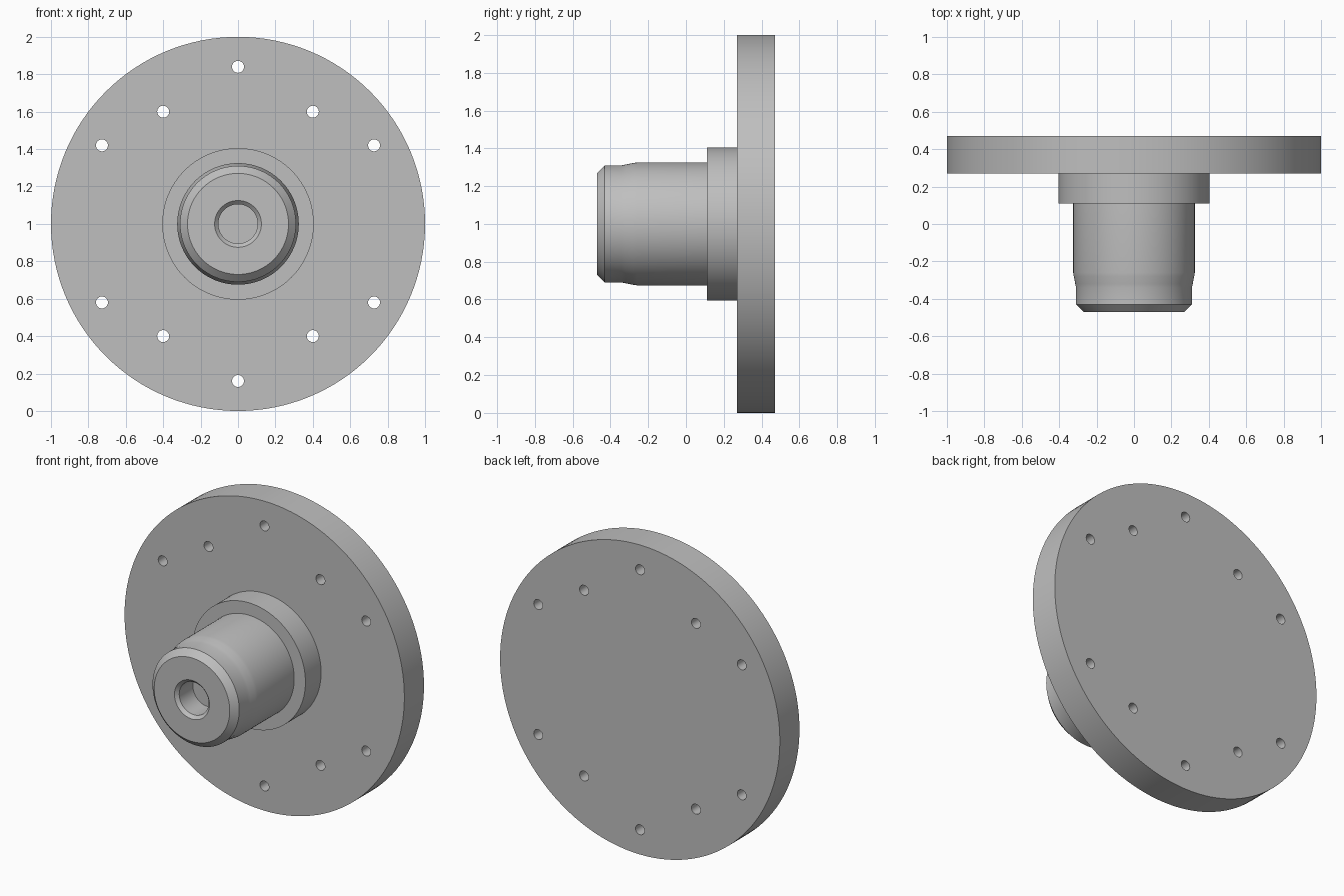
import bpy
import bmesh
import math
from mathutils import Matrix, Vector

cube = bpy.data.objects.get("Cube")
if cube:
    bpy.data.objects.remove(cube, do_unlink=True)

AXIS_HEIGHT = 1.0
SEGMENTS = 128


def make_object(name, bm):
    mesh = bpy.data.meshes.new(name)
    bm.to_mesh(mesh)
    bm.free()
    obj = bpy.data.objects.new(name, mesh)
    obj.location.z = AXIS_HEIGHT
    bpy.context.collection.objects.link(obj)
    return obj


def lathe(name, profile):
    """Spin (radius, y) points about the y axis and cap both open ends."""
    bm = bmesh.new()
    verts = [bm.verts.new((r, y, 0)) for r, y in profile]
    edges = [bm.edges.new(pair) for pair in zip(verts, verts[1:])]
    bmesh.ops.spin(bm, geom=verts + edges, cent=(0, 0, 0), axis=(0, 1, 0),
                   angle=math.tau, steps=SEGMENTS)
    bmesh.ops.remove_doubles(bm, verts=bm.verts, dist=0.0001)
    bmesh.ops.holes_fill(bm, edges=[e for e in bm.edges if e.is_boundary])
    bmesh.ops.recalc_face_normals(bm, faces=bm.faces)
    return make_object(name, bm)


# Grey metal
steel = bpy.data.materials.new("grey_steel")
steel.use_nodes = True
grey = (0.52, 0.52, 0.52, 1)
steel.diffuse_color = grey
steel.node_tree.nodes["Principled BSDF"].inputs["Base Color"].default_value = grey

# Turned body: blind bore, chamfered nose, shaft, collar and round plate
body = lathe("flanged_shaft", [
    (0.105, -0.31), (0.105, -0.45), (0.125, -0.47),
    (0.27, -0.47), (0.31, -0.43),
    (0.31, -0.34), (0.314, -0.32), (0.322, -0.28), (0.325, -0.26),
    (0.325, 0.11), (0.405, 0.11), (0.405, 0.27),
    (1.0, 0.27), (1.0, 0.47)])
body.data.materials.append(steel)

# Bolt holes: six on the outer circle and four nearer the middle
outer = [(0.84 * math.sin(a), 0.84 * math.cos(a))
         for a in map(math.radians, range(0, 360, 60))]
inner = [(x, z) for x in (-0.4, 0.4) for z in (-0.6, 0.6)]
bm = bmesh.new()
for x, z in outer + inner:
    place = Matrix.Translation(Vector((x, 0.37, z))) @ Matrix.Rotation(math.pi / 2, 4, "X")
    bmesh.ops.create_cone(bm, cap_ends=True, segments=32, radius1=0.032,
                          radius2=0.032, depth=0.4, matrix=place)
cutter = make_object("bolt_hole_cutter", bm)
cutter.hide_render = True
cutter.data.materials.append(steel)

# Drill the plate
drill = body.modifiers.new("bolt_holes", "BOOLEAN")
drill.operation = "DIFFERENCE"
drill.solver = "EXACT"
drill.object = cutter
bpy.ops.object.select_all(action="DESELECT")
body.select_set(True)
bpy.context.view_layer.objects.active = body
bpy.ops.object.modifier_apply(modifier=drill.name)
bpy.data.objects.remove(cutter, do_unlink=True)

# Smooth curved walls, crisp edges
bpy.ops.object.shade_smooth_by_angle(angle=math.radians(30))
